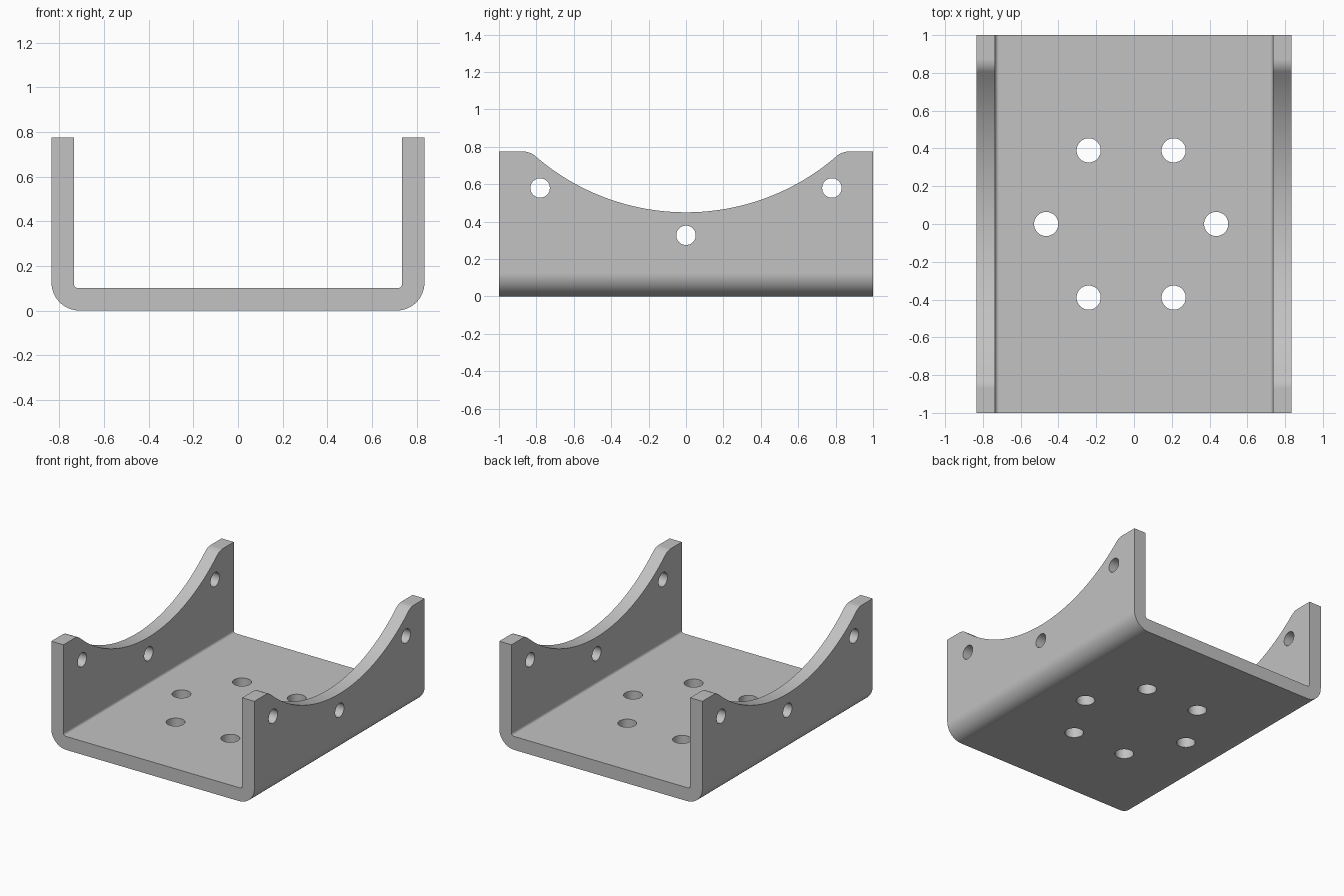
import bpy, bmesh
from math import sin, cos, pi, atan2, hypot, radians
from mathutils import Matrix, Vector

default = bpy.data.objects.get("Cube")
if default:
    bpy.data.objects.remove(default, do_unlink=True)

HALF_W, HALF_L, HEIGHT, THICK = 0.835, 1.0, 0.775, 0.1
R_OUT, R_IN = 0.125, 0.02

steel = bpy.data.materials.new("plain grey")
steel.use_nodes = True
grey = (0.54, 0.54, 0.54, 1)
steel.diffuse_color = grey
steel.node_tree.nodes["Principled BSDF"].inputs["Base Color"].default_value = grey


def arc(cx, cz, r, a0, a1, n):
    return [(cx + r * cos(a0 + (a1 - a0) * i / n), cz + r * sin(a0 + (a1 - a0) * i / n))
            for i in range(n + 1)]


def mirrored(half):
    """Close a half outline by mirroring its first coordinate."""
    return half + [(-u, v) for u, v in reversed(half)]


def new_object(name, bm):
    bmesh.ops.recalc_face_normals(bm, faces=bm.faces)
    mesh = bpy.data.meshes.new(name)
    bm.to_mesh(mesh)
    bm.free()
    mesh.materials.append(steel)
    obj = bpy.data.objects.new(name, mesh)
    bpy.context.collection.objects.link(obj)
    return obj


def prism(name, points, depth):
    """Extrude a list of 3D outline points along the depth vector."""
    bm = bmesh.new()
    face = bm.faces.new([bm.verts.new(p) for p in points])
    moved = bmesh.ops.extrude_face_region(bm, geom=[face])["geom"]
    bmesh.ops.translate(bm, vec=Vector(depth),
                        verts=[v for v in moved if isinstance(v, bmesh.types.BMVert)])
    return new_object(name, bm)


def drill(name, centre, radius, length, axis):
    turn = Matrix.Rotation(pi / 2, 4, "Y") if axis == "X" else Matrix()
    bm = bmesh.new()
    bmesh.ops.create_cone(bm, cap_ends=True, segments=40, radius1=radius, radius2=radius,
                          depth=length, matrix=Matrix.Translation(centre) @ turn)
    return new_object(name, bm)


# Bent U channel: right half of the section, from inner floor round to outer floor
ri = HALF_W - THICK
section = arc(ri - R_IN, THICK + R_IN, R_IN, -pi / 2, 0, 6)
section += [(ri, HEIGHT), (HALF_W, HEIGHT)]
section += arc(HALF_W - R_OUT, R_OUT, R_OUT, 0, -pi / 2, 14)
bracket = prism("u_bracket", [(x, -HALF_L, z) for x, z in mirrored(section)],
                (0, 2 * HALF_L, 0))

# Saddle cutter: wide circular dip with rounded shoulders
R, LOW, FILLET = 1.23, 0.45, 0.1
top_c = LOW + R
fz = HEIGHT - FILLET
fy = ((R + FILLET) ** 2 - (top_c - fz) ** 2) ** 0.5
lean = atan2(top_c - fz, -fy)
dip = [(fy, 1.0)] + arc(fy, fz, FILLET, pi / 2, lean, 8)
dip += arc(0, top_c, R, lean - pi, -pi / 2, 28)[1:-1]
dip = mirrored(dip)
middle = len(dip) // 2
dip.insert(middle, (0, LOW))
cutters = [prism("saddle_cutter", [(-1, y, z) for y, z in dip], (2, 0, 0))]

# Bolt holes through both side walls
for y, z in ((-0.78, 0.58), (0, 0.327), (0.78, 0.58)):
    cutters.append(drill("wall_hole_cutter", (0, y, z), 0.052, 2, "X"))

# Ring of six bolt holes through the floor
for i in range(6):
    a = i * pi / 3
    cutters.append(drill("floor_hole_cutter",
                         (-0.015 + 0.45 * cos(a), 0.45 * sin(a), 0.05), 0.064, 0.3, "Z"))

bpy.ops.object.select_all(action="DESELECT")
bpy.context.view_layer.objects.active = bracket
bracket.select_set(True)
for cutter in cutters:
    mod = bracket.modifiers.new("cut", "BOOLEAN")
    mod.operation, mod.solver, mod.object = "DIFFERENCE", "EXACT", cutter
    bpy.ops.object.modifier_apply(modifier=mod.name)
    bpy.data.objects.remove(cutter, do_unlink=True)

# Smooth bends and holes, flat plates
bpy.ops.object.shade_smooth_by_angle(angle=radians(30))
weighted = bracket.modifiers.new("flat plates", "WEIGHTED_NORMAL")
weighted.keep_sharp = True
